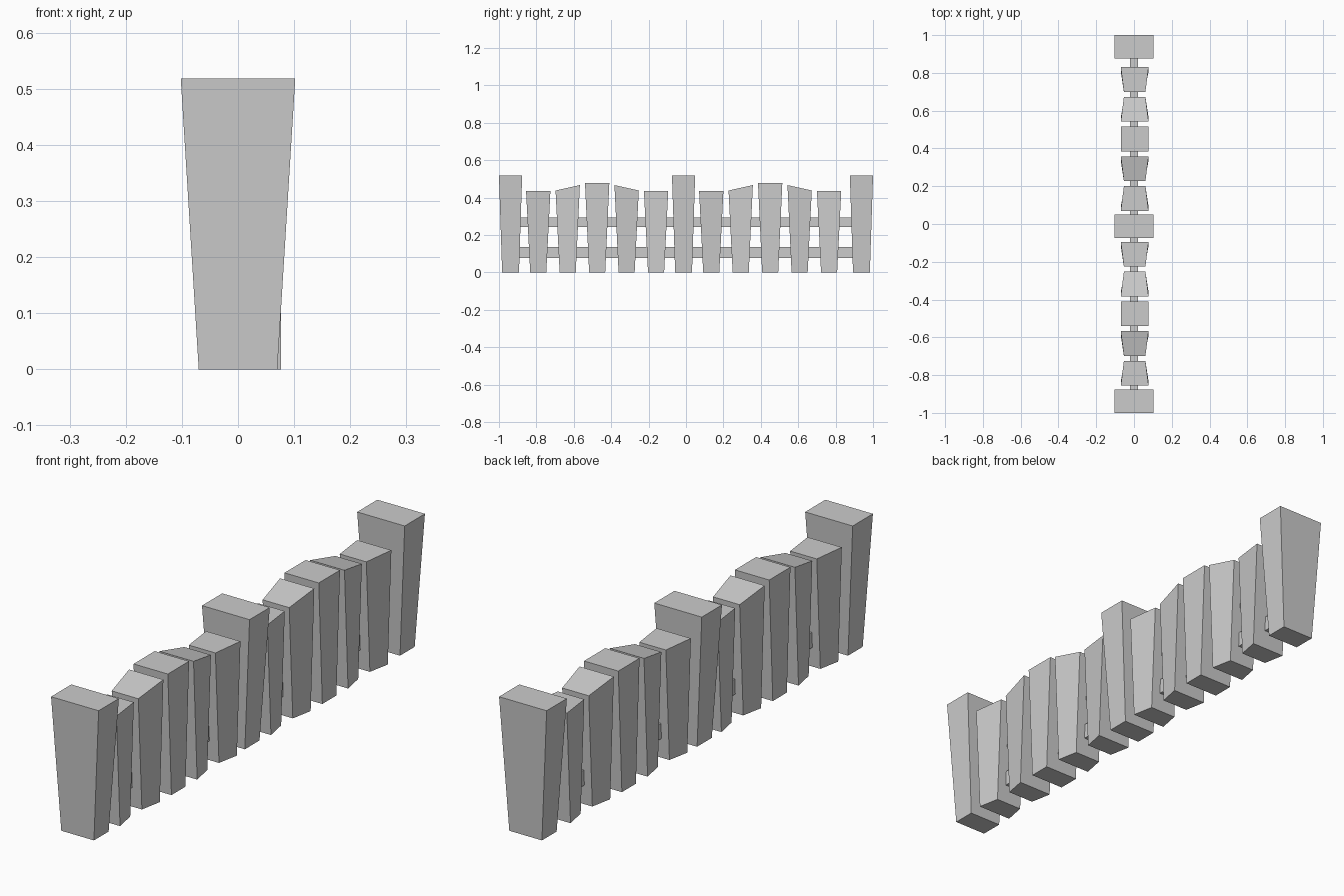
import bpy

if "Cube" in bpy.data.objects:
    bpy.data.objects.remove(bpy.data.objects["Cube"])


def block(name, y, yb, yt, xb, xt, z0, z_lo, z_hi, cx=0.0):
    """Six-sided block. yb/yt: half depth at bottom/top; xb/xt: (half width at -y, at +y)
    for bottom/top; z_lo/z_hi: top height at the -y and +y edges."""
    verts = []
    for hy, hx, zs in ((yb, xb, (z0, z0)), (yt, xt, (z_lo, z_hi))):
        verts += [(cx - hx[0], y - hy, zs[0]), (cx + hx[0], y - hy, zs[0]),
                  (cx + hx[1], y + hy, zs[1]), (cx - hx[1], y + hy, zs[1])]
    faces = [(3, 2, 1, 0), (4, 5, 6, 7)]
    faces += [(i, (i + 1) % 4, (i + 1) % 4 + 4, i + 4) for i in range(4)]
    mesh = bpy.data.meshes.new(name)
    mesh.from_pydata(verts, [], faces)
    obj = bpy.data.objects.new(name, mesh)
    bpy.context.collection.objects.link(obj)
    return obj


# Three tall posts flaring toward the top
for i, y in enumerate((-0.938, -0.013, 0.938)):
    block(f"post_{i + 1}", y, 0.045, 0.062, (0.07, 0.07), (0.102, 0.102), 0, 0.518, 0.518)

# Picket pattern of one bay: (half width at -y, at +y), (top height at -y, at +y)
W, N = 0.0735, 0.057
pattern = [((W, N), (0.435, 0.435)),
           ((N, W), (0.438, 0.467)),
           ((W, W), (0.478, 0.478)),
           ((W, N), (0.467, 0.438)),
           ((N, W), (0.435, 0.435))]
for bay, start in enumerate((-0.79, 0.135)):
    for k, (w, z) in enumerate(pattern):
        block(f"picket_{bay + 1}_{k + 1}", start + 0.1575 * k, 0.043, 0.065,
              w, w, 0, z[0], z[1], cx=0.0035)

# Two rails running through all pickets
for name, z0, z1 in (("lower_rail", 0.076, 0.136), ("upper_rail", 0.242, 0.295)):
    block(name, 0, 0.89, 0.89, (0.022, 0.022), (0.022, 0.022), z0, z1, z1)
